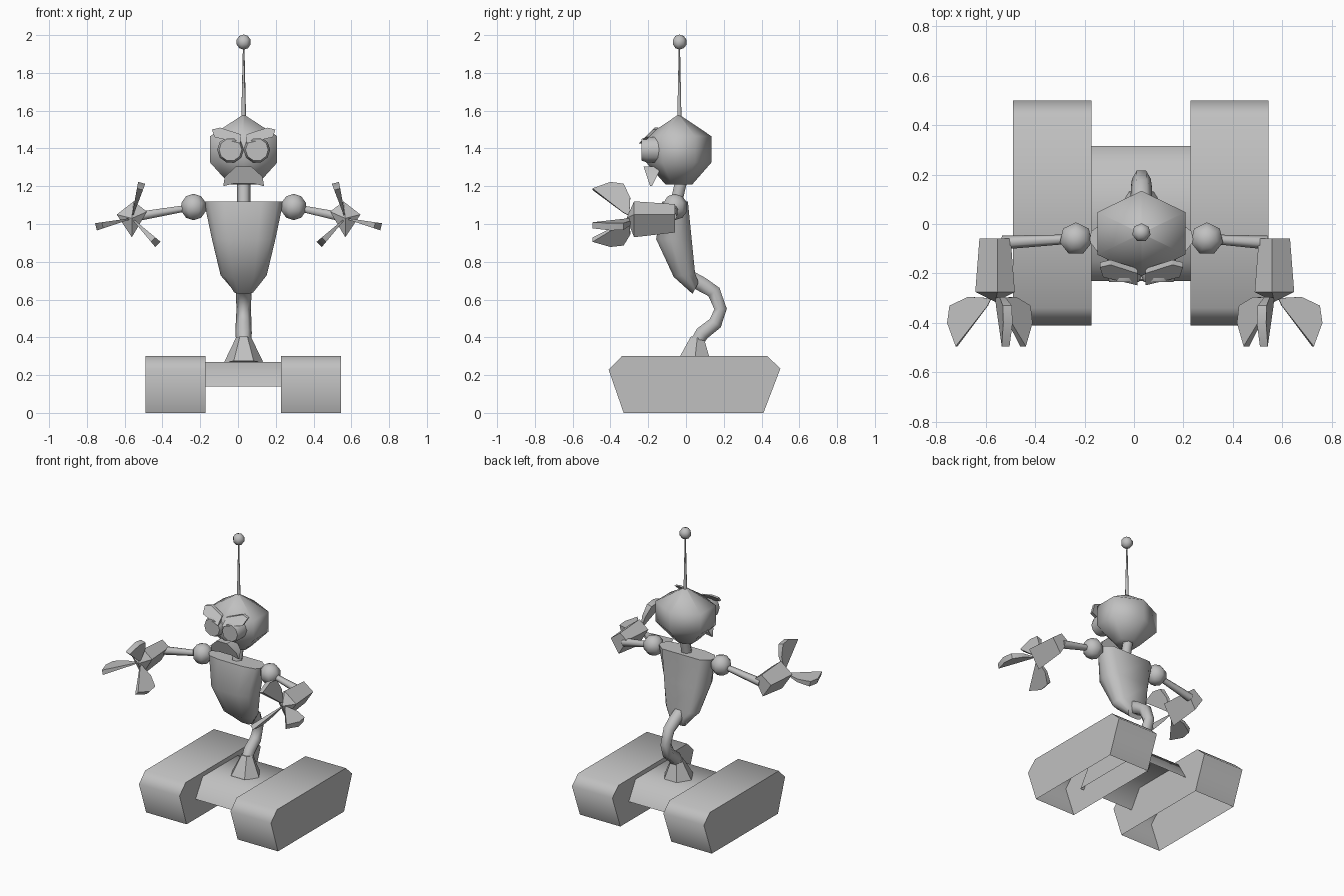
import bpy, bmesh, math
from mathutils import Vector

if "Cube" in bpy.data.objects:
    bpy.data.objects.remove(bpy.data.objects["Cube"])

CX = 0.03  # centre line of the body

grey = bpy.data.materials.new("plain_grey")
grey.diffuse_color = (0.53, 0.53, 0.53, 1)
grey.use_nodes = True
grey.node_tree.nodes["Principled BSDF"].inputs["Base Color"].default_value = grey.diffuse_color


def finish(name, bm, angle, open_bottom=False):
    bmesh.ops.recalc_face_normals(bm, faces=bm.faces)
    if open_bottom:
        bm.normal_update()
        low = [f for f in bm.faces if f.normal.z < -.98]
        bmesh.ops.delete(bm, geom=low, context='FACES')
    me = bpy.data.meshes.new(name)
    bm.to_mesh(me)
    bm.free()
    ob = bpy.data.objects.new(name, me)
    bpy.context.collection.objects.link(ob)
    me.materials.append(grey)
    if angle:
        bpy.ops.object.select_all(action='DESELECT')
        ob.select_set(True)
        bpy.context.view_layer.objects.active = ob
        bpy.ops.object.shade_smooth_by_angle(angle=math.radians(angle))
    return ob


def loft(name, rings, angle=50, open_bottom=False):
    """Skin a list of equal-length point rings and cap both ends."""
    bm = bmesh.new()
    vs = [[bm.verts.new(p) for p in r] for r in rings]
    n = len(vs[0])
    for a, b in zip(vs, vs[1:]):
        for i in range(n):
            j = (i + 1) % n
            bm.faces.new((a[i], a[j], b[j], b[i]))
    bm.faces.new(vs[0])
    bm.faces.new(vs[-1])
    bmesh.ops.remove_doubles(bm, verts=bm.verts, dist=0.0005)
    return finish(name, bm, angle, open_bottom)


def tube(name, path, radii, sides=6, angle=65, turn=0.0):
    """Tapered tube along a path."""
    pts = [Vector(p) for p in path]
    rings = []
    for i, p in enumerate(pts):
        t = (pts[min(i + 1, len(pts) - 1)] - pts[max(i - 1, 0)]).normalized()
        ref = Vector((1, 0, 0)) if abs(t.x) < 0.8 else Vector((0, 1, 0))
        v = t.cross(ref).normalized()
        u = v.cross(t)
        rings.append([p + radii[i] * (u * math.cos(a) + v * math.sin(a))
                      for a in (turn + math.tau * k / sides for k in range(sides))])
    return loft(name, rings, angle)


def ball(name, c, r, seg=8, rings=5, angle=80):
    bm = bmesh.new()
    bmesh.ops.create_uvsphere(bm, u_segments=seg, v_segments=rings, radius=r)
    bmesh.ops.translate(bm, verts=bm.verts, vec=c)
    return finish(name, bm, angle)


def shell_x(name, profile, x0, x1):
    """Side profile extruded across x, open underneath."""
    return loft(name, [[(x, y, z) for y, z in profile] for x in (x0, x1)], 80, True)


# Hollow tracks and the bridge between them
track = [(-.41, .23), (-.33, 0), (.41, 0), (.50, .235), (.43, .30), (-.34, .30)]
shell_x("left_track", track, -.49, -.172)
shell_x("right_track", track, .228, .545)
shell_x("bridge", [(-.23, .14), (-.15, .27), (.24, .27), (.315, .14)], -.20, .256)

# Flared foot and bent spine
tube("foot", [(CX, .045, .265), (CX, .06, .40)], [.105, .04], 6, 40)
tube("spine", [(CX, .055, .37), (CX, .085, .42), (CX, .155, .475), (CX, .183, .55),
               (CX, .148, .64), (CX, .085, .68), (CX, .03, .71)],
     [.04, .043, .042, .038, .042, .045, .045])

# Torso: broad front bulging at mid height, narrower back, tilted bottom
section = [(.72, 0), (.97, .3), (1, .6), (.86, .88), (.45, 1)]
section += [(-x, f) for x, f in reversed(section)]
rings = []
for half, yf, yb, zf, zb in [(.21, -.125, .01, 1.12, 1.12), (.168, -.158, .03, .92, .92),
                             (.122, -.065, .048, .72, .74), (.058, .035, .066, .63, .69)]:
    rings.append([(CX + half * x, yb + (yf - yb) * f, zb + (zf - zb) * f) for x, f in section])
loft("torso", rings, 50)

# Neck
tube("neck", [(CX, -.06, 1.08), (CX, -.02, 1.25)], [.036, .036])

# Head: six-sided, pointed on top
rings = []
for r, z in [(.001, 1.58), (.205, 1.465), (.205, 1.325), (.085, 1.21)]:
    rings.append([(CX + r * math.sin(k * math.pi / 3),
                   -.038 + .84 * r * math.cos(k * math.pi / 3), z) for k in range(6)])
loft("head", rings, 80)

# Antenna
tube("antenna", [(CX, -.035, 1.55), (CX, -.035, 1.94)], [.013, .004])
ball("antenna_tip", (CX, -.035, 1.963), .04, 7, 5)

for side, s in (("left", -1), ("right", 1)):
    # Eyes and slanted brows
    x = CX + s * .07
    tube(side + "_eye", [(x, -.10, 1.393), (x, -.21, 1.393), (x, -.235, 1.393)],
         [.07, .07, .06], 10, 50)
    brow = [(.016, 1.427), (.016, 1.475), (.125, 1.51), (.168, 1.50), (.155, 1.46)]
    loft(side + "_brow", [[(CX + s * px, y + (pz - 1.46) * 1.0, pz) for px, pz in brow]
                          for y in (-.215, -.195)], 0)

    # Shoulder and upper arm
    shoulder = (CX + s * .265, -.06, 1.09)
    ball(side + "_shoulder", shoulder, .07, 7, 5)
    hx = .003 + s * .565
    tube(side + "_arm", [shoulder, (hx - s * .03, -.075, 1.04)], [.018, .028])

    # Forearm block pointing forward
    rings = []
    for y, w, zt, zb in [(-.058, .063, 1.105, .955), (-.275, .08, 1.12, .93)]:
        rings.append([(hx - s * w, y, 1.065), (hx - s * .01, y, zt), (hx + s * w, y, 1.05),
                      (hx, y, zb)])
    rings.append([(hx, -.315, 1.03)] * 4)
    loft(side + "_forearm", rings, 30)

    # Three wedge fingers spread around the hand
    blade = [(.015, -.30), (.11, -.295), (.185, -.33), (.195, -.40), (.16, -.495), (.03, -.33)]
    for i, (dx, dz) in enumerate([(.19, -.045), (-.05, .18), (-.13, -.13)]):
        d = Vector((s * dx, 0, dz)).normalized()
        n = d.cross(Vector((0, 1, 0)))
        base = Vector((hx, 0, 1.03))
        loft(f"{side}_finger_{i + 1}",
             [[base + d * r + Vector((0, y, 0)) + n * (k * (.002 + r * .09)) for r, y in blade]
              for k in (-1, 1)], 30)

# Drooping mouth
outline = [(-.108, 1.20), (-.10, 1.25), (-.04, 1.305), (.04, 1.305), (.10, 1.25), (.108, 1.20),
           (.05, 1.215), (-.05, 1.215)]
loft("mouth", [[(CX + x, y0 - (z - 1.2) * k, z) for x, z in outline]
               for y0, k in ((-.19, .33), (-.18, -.5))], 40)
